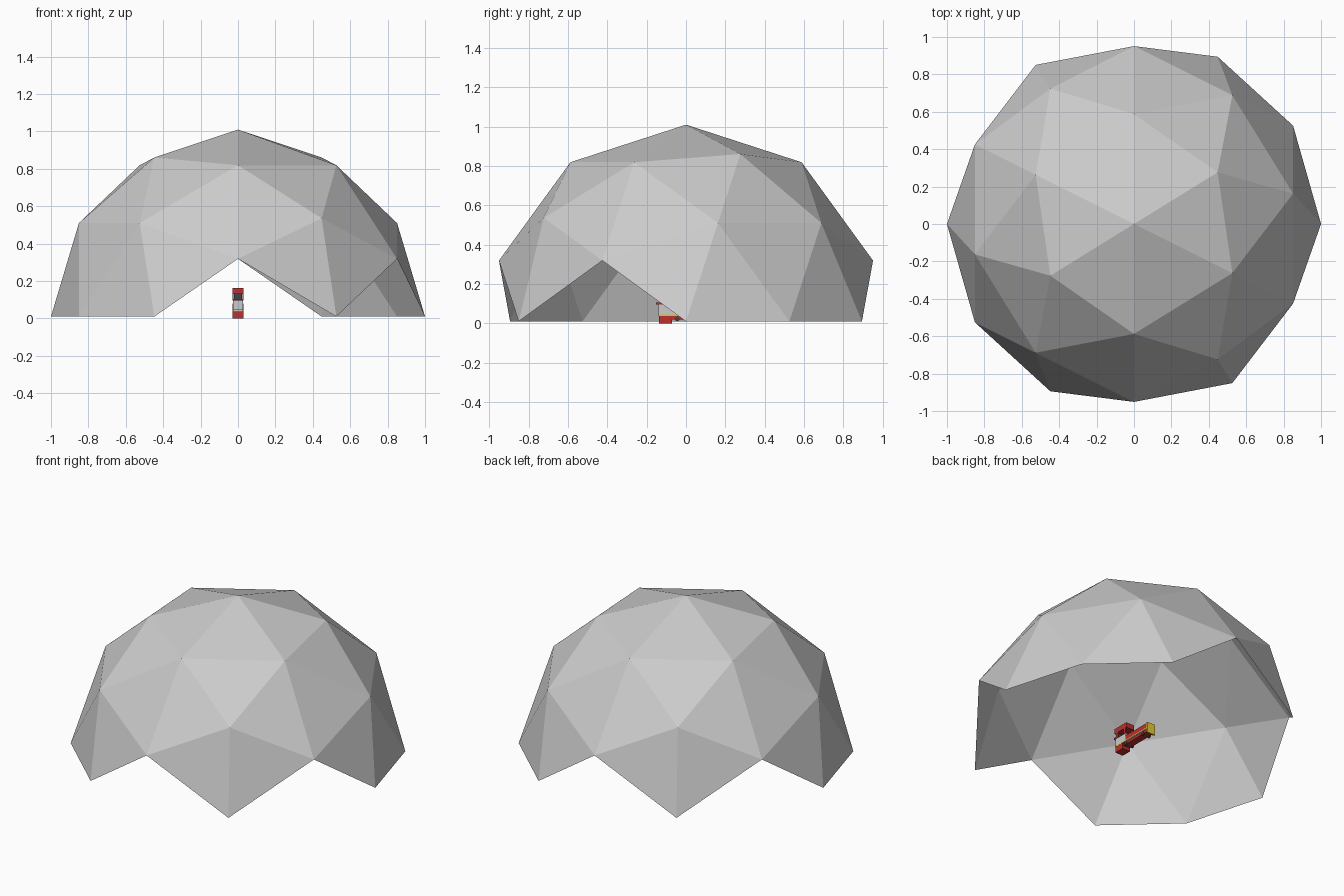
import bpy, bmesh
from mathutils import Matrix

if "Cube" in bpy.data.objects:
    bpy.data.objects.remove(bpy.data.objects["Cube"])


def material(name, rgb):
    m = bpy.data.materials.new(name)
    m.diffuse_color = (*rgb, 1)
    m.use_nodes = True
    m.node_tree.nodes["Principled BSDF"].inputs["Base Color"].default_value = m.diffuse_color
    return m


red = material("red", (0.5, 0.03, 0.03))
yellow = material("yellow", (0.75, 0.6, 0.03))
dark = material("dark", (0.06, 0.06, 0.06))


def finish(name, bm, mat=None):
    me = bpy.data.meshes.new(name)
    bm.to_mesh(me)
    bm.free()
    ob = bpy.data.objects.new(name, me)
    bpy.context.collection.objects.link(ob)
    if mat:
        me.materials.append(mat)
    return ob


def box(name, x, y, z, mat=None):
    bm = bmesh.new()
    bmesh.ops.create_cube(bm, size=1)
    for v in bm.verts:
        for i, (a, b) in enumerate((x, y, z)):
            v.co[i] = a if v.co[i] < 0 else b
    return finish(name, bm, mat)


# Dome: faceted icosphere with its five-fold axis along x
bm = bmesh.new()
bmesh.ops.create_icosphere(bm, subdivisions=2, radius=1)
for v in bm.verts:
    x, y, z = v.co
    v.co = (z, x, -y)
bmesh.ops.reverse_faces(bm, faces=bm.faces)
# keep only whole facets above ground, leaving the four open notches
low = [f for f in bm.faces if min(v.co.z for v in f.verts) < -0.01]
bmesh.ops.delete(bm, geom=low, context='FACES')
bmesh.ops.translate(bm, verts=bm.verts, vec=(0, 0, 0.01))
finish("dome", bm)

# Little vehicle inside: front base, tall cab, low bed
box("front_base", (-.029, .029), (-.138, -.07), (0, .038), red)
box("chassis", (-.024, .024), (-.13, .15), (.02, .036), red)
box("cab_body", (-.027, .027), (-.14, -.045), (.045, .095))
box("cab_roof", (-.03, .03), (-.145, -.035), (.13, .163), red)
box("front_visor", (-.03, .03), (-.152, -.13), (.095, .105), red)
box("windscreen", (-.022, .022), (-.135, -.125), (.105, .13), dark)
box("bed_floor", (-.027, .027), (-.045, .15), (.036, .046))
box("tail_panel", (-.03, .03), (.15, .16), (.01, .08), yellow)
for side, s in (("right", 1), ("left", -1)):
    xs = sorted((s * .024, s * .03))
    box(side + "_stripe", xs, (-.14, .15), (.038, .045), yellow)
    box(side + "_bed_wall", xs, (-.045, .15), (.045, .075), red)
    for n, y in (("front", -.13), ("rear", -.06)):
        box(f"{side}_{n}_post", xs, (y, y + .015), (.095, .13), red)
    # wheels
    for n, y in (("middle", -.045), ("rear", .11)):
        bm = bmesh.new()
        bmesh.ops.create_cone(bm, cap_ends=True, segments=12, radius1=.012,
                              radius2=.012, depth=.008,
                              matrix=Matrix.Translation((s * .025, y, .023))
                              @ Matrix.Rotation(1.5708, 4, 'Y'))
        finish(f"{side}_{n}_wheel", bm, dark)
